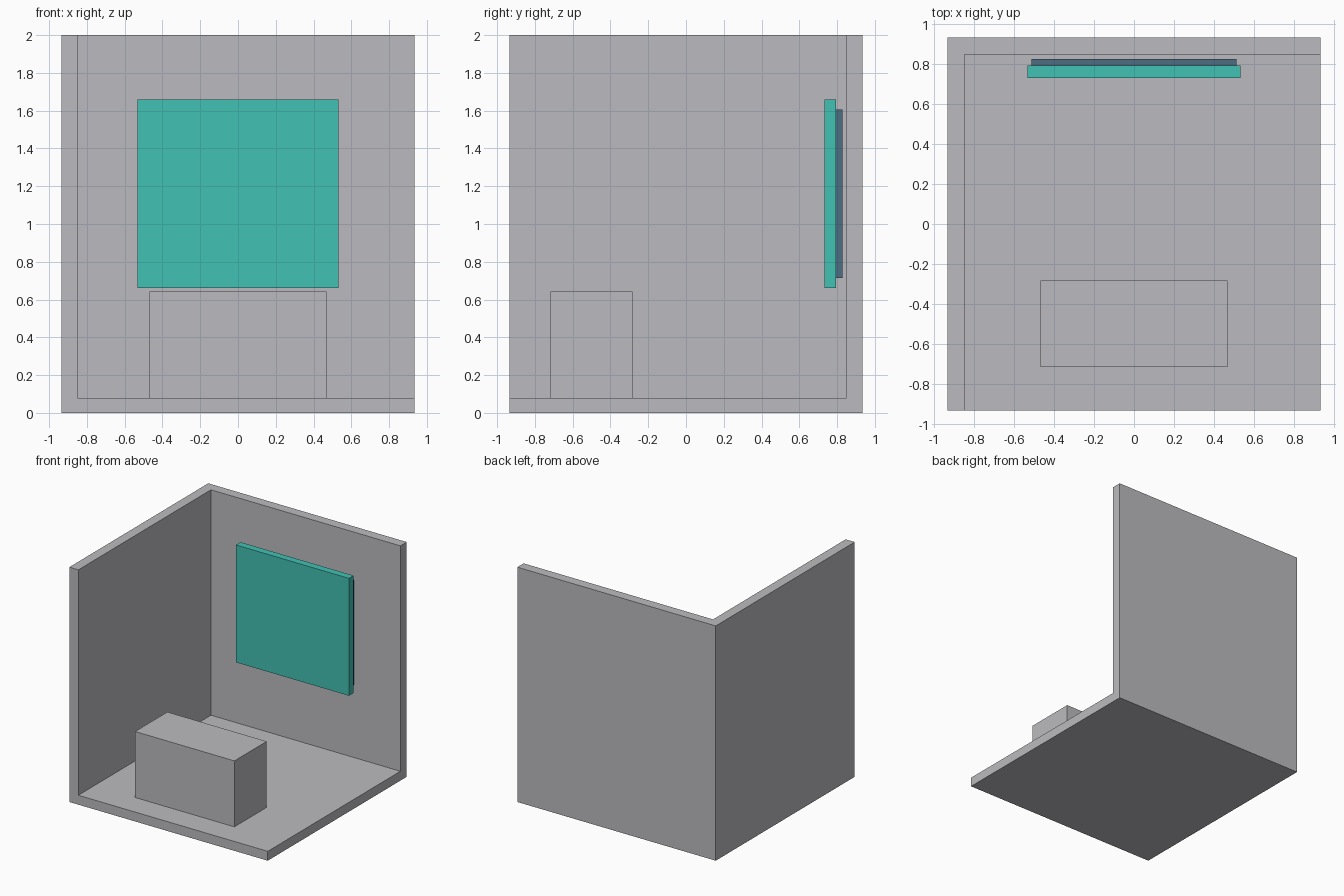
import bpy
from mathutils import Vector

if "Cube" in bpy.data.objects:
    bpy.data.objects.remove(bpy.data.objects["Cube"])


def material(name, rgb):
    m = bpy.data.materials.new(name)
    m.diffuse_color = (*rgb, 1)
    m.use_nodes = True
    m.node_tree.nodes["Principled BSDF"].inputs["Base Color"].default_value = m.diffuse_color
    return m


GREY = material("plaster grey", (0.5, 0.5, 0.525))
TEAL = material("screen teal", (0.054, 0.533, 0.456))
SLATE = material("mount slate", (0.07, 0.155, 0.223))


def box(name, lo, hi, mat):
    """Axis-aligned box between two corners."""
    lo, hi = Vector(lo), Vector(hi)
    bpy.ops.mesh.primitive_cube_add(size=1)
    ob = bpy.context.object
    ob.name = name
    for v in ob.data.vertices:
        v.co = [a + (c + 0.5) * (b - a) for a, b, c in zip(lo, hi, v.co)]
    ob.data.materials.append(mat)
    return ob


# Room shell: solid block with the interior notched out, leaving floor and two walls
H = 0.935
room = box("room_shell", (-H, -H, 0), (H, H, 2), GREY)
cutter = box("room_interior_cutter", (-0.85, -1.5, 0.08), (1.5, 0.85, 2.5), GREY)
notch = room.modifiers.new("interior", 'BOOLEAN')
notch.operation = 'DIFFERENCE'
notch.solver = 'EXACT'
notch.object = cutter
bpy.context.view_layer.objects.active = room
bpy.ops.object.modifier_apply(modifier=notch.name)
bpy.data.objects.remove(cutter)

# Counter standing on the floor
box("counter", (-0.468, -0.717, 0.08), (0.468, -0.282, 0.642), GREY)

# Wall screen and the thinner mount behind it
box("screen", (-0.533, 0.733, 0.66), (0.533, 0.795, 1.66), TEAL)
box("screen_mount", (-0.515, 0.795, 0.715), (0.515, 0.828, 1.605), SLATE)
